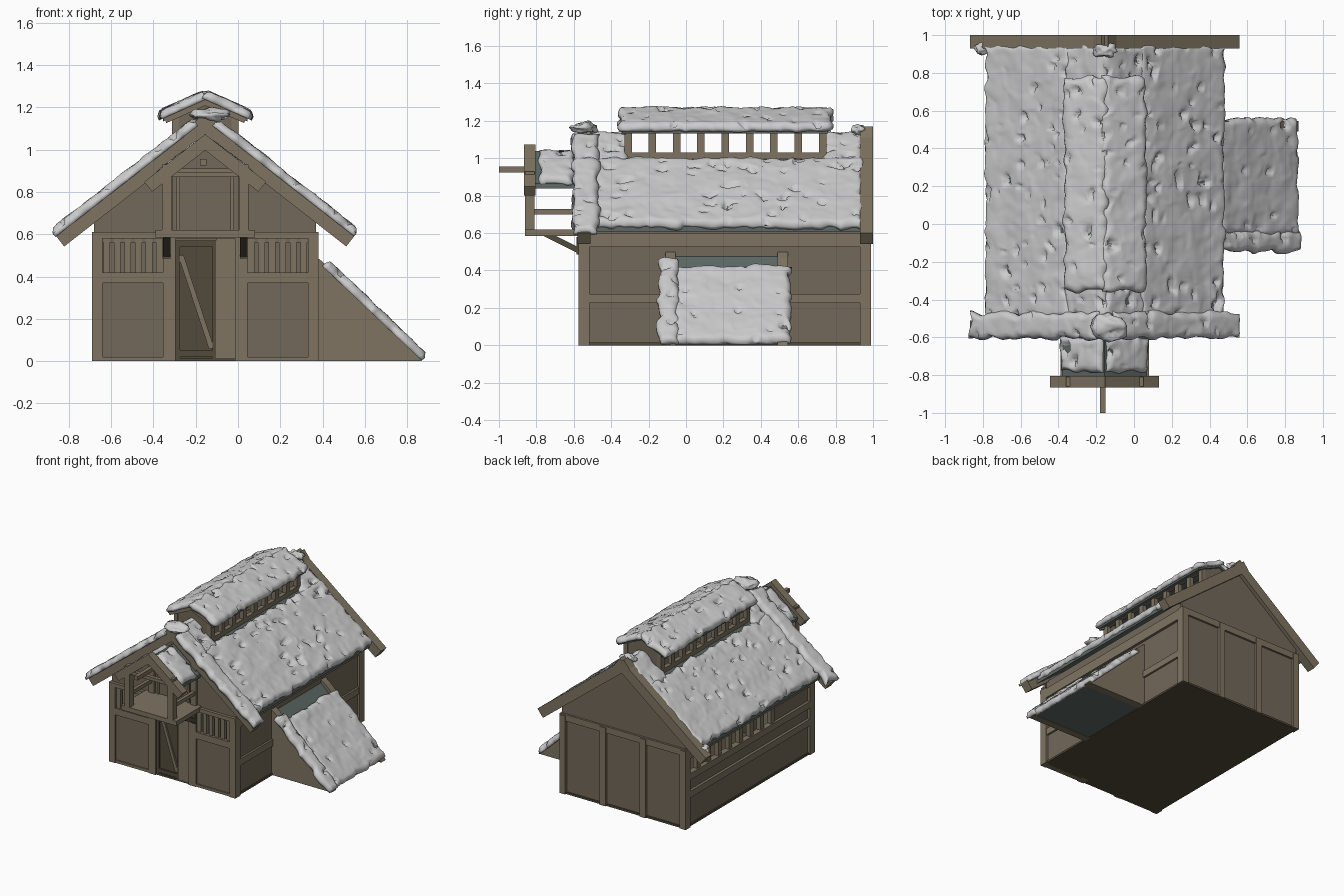
import bpy, bmesh, math
from mathutils import Vector, noise

if "Cube" in bpy.data.objects:
    bpy.data.objects.remove(bpy.data.objects["Cube"])

CX, K = -0.155, 0.78          # ridge position, main roof slope


def mat(name, c):
    m = bpy.data.materials.new(name)
    m.diffuse_color = (*c, 1)
    m.use_nodes = True
    m.node_tree.nodes["Principled BSDF"].inputs["Base Color"].default_value = m.diffuse_color
    return m


WOOD = mat("wood", (0.21, 0.175, 0.12))
PANEL = mat("panel_wood", (0.17, 0.14, 0.10))
DARK = mat("dark_wood", (0.085, 0.07, 0.045))
SLATE = mat("roof_board", (0.11, 0.14, 0.13))


def finish(name, bm, m=None, smooth=False):
    bmesh.ops.recalc_face_normals(bm, faces=bm.faces)
    me = bpy.data.meshes.new(name)
    bm.to_mesh(me)
    bm.free()
    if m:
        me.materials.append(m)
    for f in me.polygons:
        f.use_smooth = smooth
    ob = bpy.data.objects.new(name, me)
    bpy.context.collection.objects.link(ob)
    return ob


def prism(name, pts, a, b, m=WOOD, axis='y'):
    """Extrude a profile: (x,z) along y, or (y,z) along x."""
    bm = bmesh.new()
    put = (lambda p, t: (p[0], t, p[1])) if axis == 'y' else (lambda p, t: (t, p[0], p[1]))
    lo = [bm.verts.new(put(p, a)) for p in pts]
    hi = [bm.verts.new(put(p, b)) for p in pts]
    bm.faces.new(lo)
    bm.faces.new(hi[::-1])
    for i in range(len(pts)):
        j = (i + 1) % len(pts)
        bm.faces.new((lo[i], lo[j], hi[j], hi[i]))
    return finish(name, bm, m)


def box(name, x0, x1, y0, y1, z0, z1, m=WOOD):
    return prism(name, [(x0, z0), (x1, z0), (x1, z1), (x0, z1)], y0, y1, m)


def bar(name, p, q, w, a, b, m=WOOD, axis='y'):
    """Straight board of width w from p to q in the profile plane."""
    p, q = Vector(p), Vector(q)
    d = (q - p).normalized() * w / 2
    n = Vector((-d.y, d.x))
    prism(name, [p + n, p - n, q - n, q + n], a, b, m, axis)


def snow(name, p, q, y0, y1, t=0.03, seed=0):
    """Lumpy pitted sheet lying on the slope p-q (x,z) between y0 and y1."""
    P, Q = Vector((p[0], 0, p[1])), Vector((q[0], 0, q[1]))
    V = Q - P
    lv = V.length
    V.normalize()
    N = Vector((-V.z, 0, V.x))
    if N.z < 0:
        N = -N
    ny, nv = max(4, round((y1 - y0) / 0.016)), max(4, round(lv / 0.016))
    bm = bmesh.new()
    top, bot = {}, {}
    off = Vector((seed * 7.3, seed * 3.1, seed * 1.7))
    for i in range(ny + 1):
        for j in range(nv + 1):
            a, b = (y1 - y0) * i / ny, lv * j / nv
            base = P + V * b + Vector((0, y0 + a, 0))
            s = base + off
            w = noise.noise_vector(s * 16)
            base = base + V * w.x * 0.022 + Vector((0, w.y * 0.022, 0))
            e = min(a, y1 - y0 - a, b, lv - b)
            r = math.sqrt(max(0, 1 - (1 - min(1, e / 0.03)) ** 2))
            h = t * (0.25 + 0.75 * r) + noise.noise(s * 9) * 0.007 + noise.noise(s * 25) * 0.004
            pit = noise.noise(Vector((s.x * 26, s.y * 17, s.z * 26)) + off)
            if pit > 0.45 and e > 0.01:
                h -= (pit - 0.45) * 0.3
            for d, k in ((top, max(h, -0.008)), (bot, -0.012)):
                c = base + N * k
                c.z = max(c.z, 0.003)
                d[i, j] = bm.verts.new(c)
    for d in (top, bot):
        for i in range(ny):
            for j in range(nv):
                bm.faces.new((d[i, j], d[i + 1, j], d[i + 1, j + 1], d[i, j + 1]))
    ring = ([(i, 0) for i in range(ny)] + [(ny, j) for j in range(nv)]
            + [(i, nv) for i in range(ny, 0, -1)] + [(0, j) for j in range(nv, 0, -1)])
    for a, b in zip(ring, ring[1:] + ring[:1]):
        bm.faces.new((top[a], top[b], bot[b], bot[a]))
    finish(name, bm, None, True)


def lump(name, c, r):
    bm = bmesh.new()
    bmesh.ops.create_icosphere(bm, subdivisions=3, radius=1)
    for v in bm.verts:
        k = 1 + 0.6 * noise.noise(v.co * 1.7 + Vector(c) * 9)
        v.co = Vector(c) + Vector([v.co[i] * r[i] * k for i in range(3)])
    finish(name, bm, None, True)


def slope(s, top, k, d):
    return (CX + s * d, top - k * d)


def roof_board(name, s, top, k, d0, d1, y0, y1, th=0.03):
    a, b = slope(s, top, k, d0), slope(s, top, k, d1)
    prism(name, [a, b, (b[0], b[1] - th), (a[0], a[1] - th)], y0, y1, SLATE)


# floor and gable ends
XL, XR, YF, YB = -0.69, 0.38, -0.575, 0.99
box("floor", XL + .01, XR - .01, YF + .01, YB - .01, 0.0, 0.015, DARK)
gable = [(CX - .525, .56), (CX + .525, .56), (CX + .525, .68), (CX, 1.085), (CX - .525, .68)]
prism("front_gable", gable, -0.555, -0.53, PANEL)
prism("back_gable", gable, 0.95, 0.97, PANEL)
box("back_wall", XL + .02, XR - .02, 0.95, 0.97, 0.01, 0.58, PANEL)
for i in range(4):
    x = XL + (XR - XL - 0.05) * i / 3
    box("back_post", x, x + 0.05, 0.93, YB, 0, 0.6)
box("back_tie_beam", XL, XR, 0.935, 0.985, 0.56, 0.61)

# front wall, mirrored about the ridge line
for s in (-1, 1):
    def fb(name, a, b, y0, y1, z0, z1, m=WOOD):
        box(name, *sorted((CX + s * a, CX + s * b)), y0, y1, z0, z1, m)
    fb("front_corner_post", .485, .535, YF, -0.515, 0, 0.6)
    fb("front_inner_post", .14, .20, YF, -0.515, 0, 0.6)
    fb("front_panel", .19, .50, -0.56, -0.53, 0.01, 0.38, PANEL)
    fb("front_mid_rail", .19, .50, YF, -0.52, 0.37, 0.42)
    fb("front_sill", .19, .50, YF + .005, -0.52, 0.0, 0.02)
    for i in range(6):
        x = .20 + .05 * i
        fb("window_slat", x, x + .032, -0.56, -0.53, 0.41, 0.6)
    fb("gable_post", .155, .20, -0.575, -0.53, 0.6, 0.93)
    fb("gable_inner_post", .12, .135, -0.565, -0.53, 0.6, 0.89)
box("front_tie_beam", XL, XR, YF - .003, -0.515, 0.58, 0.61)
box("loft_lintel", CX - .16, CX + .16, -0.57, -0.53, 0.88, 0.91)

# door
box("door", -0.295, -0.015, -0.55, -0.53, 0.015, 0.58, DARK)
box("door_jamb", -0.105, -0.015, -0.565, -0.53, 0.015, 0.58)
for x in (-0.295, -0.12):
    box("door_stile", x, x + .02, -0.565, -0.54, 0.015, 0.57, DARK)
for z in (0.02, 0.54):
    box("door_rail", -0.29, -0.105, -0.563, -0.54, z, z + .03, DARK)
bar("door_brace", (-0.27, .50), (-0.125, .06), 0.025, -0.563, -0.54, WOOD)

# side walls
box("right_wall", 0.34, 0.36, -0.55, 0.96, 0.01, 0.67, PANEL)
box("left_wall", -0.67, -0.65, -0.55, 0.96, 0.01, 0.38, PANEL)
box("left_wall_front_panel", -0.67, -0.65, -0.55, -0.1, 0.38, 0.6, PANEL)
for x0, x1, zr in ((0.33, XR, 0.225), (XL, -0.64, 0.225), (XL, -0.64, 0.36)):
    box("side_rail", x0, x1 - .005, YF + .03, YB - .03, zr, zr + .05)
    box("side_top_plate", x0, x1, YF, YB, 0.525, 0.6)
    for y in (YF, 0.93):
        box("side_corner_post", x0, x1, y, y + .06, 0, 0.6)
for i in range(9):
    y = -0.1 + 0.128 * i
    box("left_window_post", XL + .01, -0.645, y, y + .04, 0.38, 0.56)

# main roof, open under the ridge lantern
for s in (-1, 1):
    side = "right" if s > 0 else "left"
    roof_board(side + "_roof", s, 1.12, K, .15, .62, -0.515, 0.94)
    for y0, y1, z0, z1 in ((-0.515, -0.32, -0.5, -0.31), (0.74, 0.94, 0.73, 0.95)):
        roof_board(side + "_roof_ridge_end", s, 1.12, K, 0, .155, y0, y1)
        snow(side + "_ridge_snow", slope(s, 1.12, K, -.01), slope(s, 1.12, K, .2), z0, z1, .03, 3 + s)
    snow(side + "_roof_snow", slope(s, 1.12, K, .17), slope(s, 1.12, K, .625), -0.5, 0.95, .034, 6 + s)
    for y0, y1 in ((-0.58, -0.51), (0.93, 1.0)):
        bar("barge_board", slope(s, 1.11, K, -.04), slope(s, 1.11, K, .69), 0.075, y0, y1)
    snow(side + "_front_edge_snow", slope(s, 1.155, K, .04), slope(s, 1.155, K, .71), -0.605, -0.47, .03, 9 + s)
lump("front_ridge_snow_lump", (CX + .02, -0.54, 1.165), (.085, .065, .03))
lump("back_ridge_snow_lump", (CX, 0.92, 1.15), (.06, .035, .03))
lump("back_corner_snow_lump", (-0.81, 0.93, 0.63), (.035, .035, .03))

# ridge lantern
for y in (-0.325, 0.725):
    prism("lantern_end", [(CX - .15, .95), (CX + .15, .95), (CX + .15, 1.17), (CX, 1.235), (CX - .15, 1.17)],
          y, y + .02, PANEL)
for s in (-1, 1):
    x0, x1 = sorted((CX + s * .125, CX + s * .158))
    box("lantern_sill", x0, x1, -0.33, 0.75, 0.96, 1.03)
    box("lantern_plate", x0, x1, -0.33, 0.75, 1.15, 1.175)
    for i in range(9):
        y = -0.33 + 0.13 * i
        box("lantern_post", x0, x1, y, y + .04, 1.0, 1.16)
    roof_board("lantern_roof", s, 1.245, .45, 0, .20, -0.34, 0.76, .022)
    snow("lantern_snow", slope(s, 1.25, .45, -.01), slope(s, 1.25, .45, .215), -0.355, 0.775, .03, 14 + s)
    bar("lantern_end_board", slope(s, 1.225, .45, -.01), slope(s, 1.225, .45, .19), .03, -0.345, -0.32)

# loft balcony with its own little roof
box("balcony_floor", CX - .235, CX + .235, -0.86, -0.55, 0.585, 0.62)
box("hoist_beam", CX - .025, CX + .005, -1.0, -0.54, 0.925, 0.955)
for s in (-1, 1):
    x0, x1 = sorted((CX + s * .16, CX + s * .205))
    box("balcony_post", x0, x1, -0.86, -0.81, 0.59, 0.93)
    for z in (0.70, 0.86):
        box("balcony_rail", x0 + .01, x1 - .01, -0.84, -0.55, z, z + .028)
    bar("balcony_bracket", (-0.76, .60), (-0.56, .50), .03, x0 + .005, x1 - .005, DARK, 'x')
    box("bracket_foot", x0 + .004, x1 - .004, -0.585, -0.56, .485, .58, DARK)
    roof_board("balcony_roof", s, 1.04, K, 0, .225, -0.82, -0.53, .025)
    snow("balcony_snow", slope(s, 1.04, K, .01), slope(s, 1.04, K, .225), -0.785, -0.6, .028, 18 + s)
    bar("balcony_barge_board", slope(s, 1.035, K, -.02), slope(s, 1.035, K, .27), .06, -0.865, -0.805)
box("balcony_tie", CX - .2, CX + .2, -0.85, -0.82, 0.87, 0.895)

# lean-to shed on the right
prism("lean_to_base", [(.36, .004), (.83, .004), (.36, .42)], -0.07, 0.51, SLATE)
for y in (-0.11, 0.49):
    prism("lean_to_side", [(.36, 0), (.87, 0), (.85, .03), (.40, .47), (.36, .50)], y, y + .055)
prism("lean_to_roof", [(.36, .475), (.85, .005), (.81, .005), (.36, .43)], -0.06, 0.50, SLATE)
snow("lean_to_snow", (.43, .415), (.86, .012), -0.06, 0.56, .032, 22)
snow("lean_to_front_edge_snow", (.41, .455), (.87, .018), -0.145, -0.04, .03, 23)
